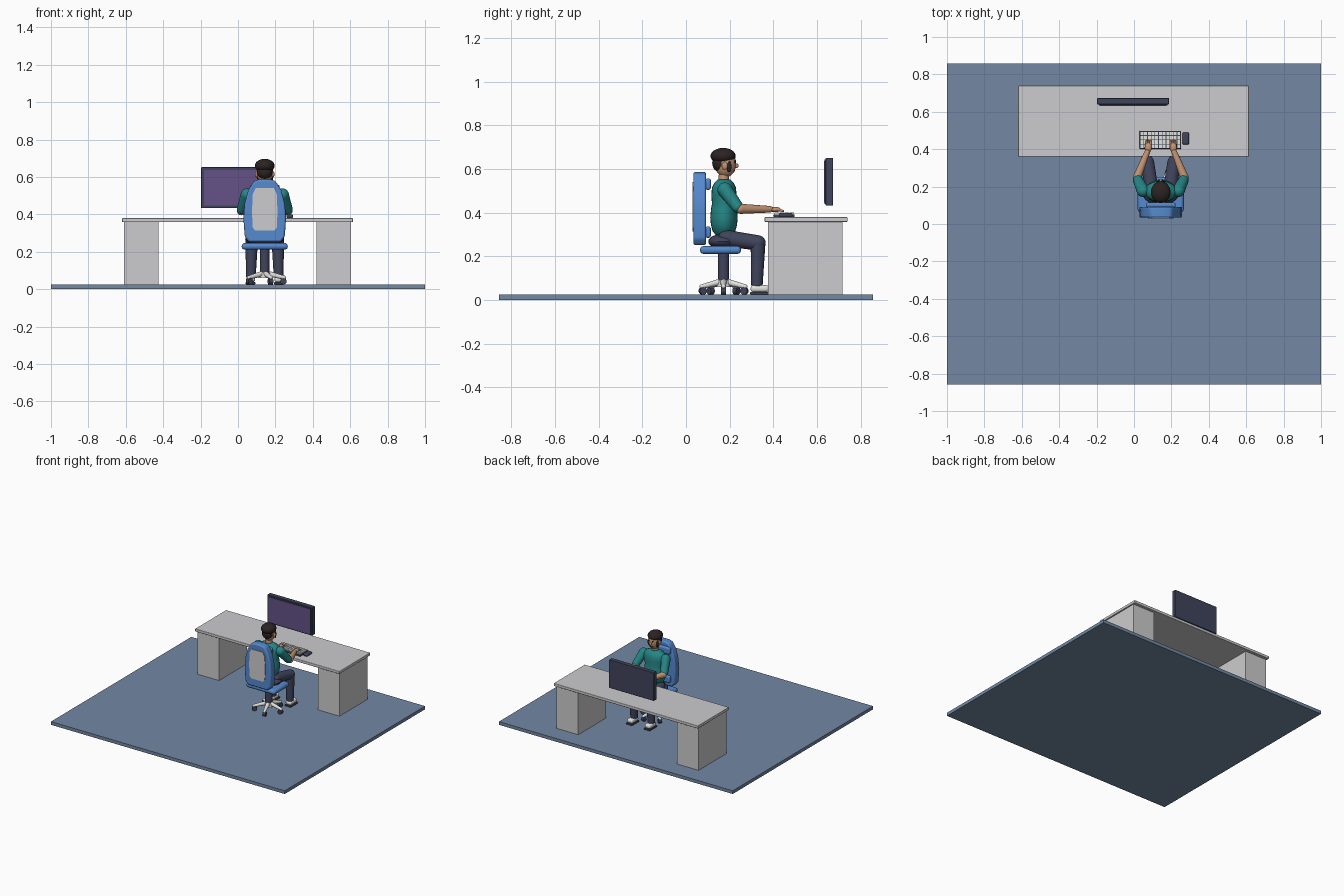
import bpy, bmesh, math
from mathutils import Vector, Matrix

cube = bpy.data.objects.get("Cube")
if cube:
    bpy.data.objects.remove(cube, do_unlink=True)


def material(name, rgb):
    m = bpy.data.materials.new(name)
    m.use_nodes = True
    linear = [(c / 255) ** 2.2 for c in rgb] + [1]
    m.diffuse_color = linear
    m.node_tree.nodes["Principled BSDF"].inputs["Base Color"].default_value = linear
    return m


FLOOR = material("floor_blue", (114, 134, 162))
GREY = material("desk_grey", (203, 203, 205))
BLUE = material("chair_blue", (86, 136, 205))
NAVY = material("dark_navy", (66, 70, 92))
WHITE = material("off_white", (226, 226, 222))
TEAL = material("shirt_teal", (42, 134, 134))
SKIN = material("skin", (196, 148, 116))
HAIR = material("dark_hair", (48, 40, 40))
SCREEN = material("screen_purple", (100, 82, 134))


def finish(name, bm, mat, bevel=0):
    bmesh.ops.recalc_face_normals(bm, faces=bm.faces)
    mesh = bpy.data.meshes.new(name)
    bm.to_mesh(mesh)
    bm.free()
    mesh.materials.append(mat)
    ob = bpy.data.objects.new(name, mesh)
    bpy.context.collection.objects.link(ob)
    if bevel:
        mod = ob.modifiers.new("bevel", "BEVEL")
        mod.width, mod.segments = bevel, 3
    bpy.ops.object.select_all(action="DESELECT")
    ob.select_set(True)
    bpy.context.view_layer.objects.active = ob
    bpy.ops.object.shade_smooth_by_angle(angle=math.radians(35))
    return ob


def box(name, x, y, z, mat, bevel=0):
    """Box from (min, max) pairs."""
    bm = bmesh.new()
    size = [b - a for a, b in (x, y, z)]
    mid = [(a + b) / 2 for a, b in (x, y, z)]
    bmesh.ops.create_cube(bm, size=1, matrix=Matrix.Translation(mid) @ Matrix.Diagonal((*size, 1)))
    return finish(name, bm, mat, bevel)


def ball(name, at, radii, mat):
    bm = bmesh.new()
    bmesh.ops.create_uvsphere(bm, u_segments=20, v_segments=12, radius=1,
                              matrix=Matrix.Translation(at) @ Matrix.Diagonal((*radii, 1)))
    return finish(name, bm, mat)


def limb(name, a, b, r1, r2, mat, round_ends=True):
    """Tapered tube between two points, with optional ball joints."""
    a, b = Vector(a), Vector(b)
    bm = bmesh.new()
    turn = (b - a).to_track_quat("Z", "Y").to_matrix().to_4x4()
    bmesh.ops.create_cone(bm, cap_ends=True, segments=18, radius1=r1, radius2=r2, depth=(b - a).length,
                          matrix=Matrix.Translation((a + b) / 2) @ turn)
    if round_ends:
        for p, r in ((a, r1), (b, r2)):
            bmesh.ops.create_uvsphere(bm, u_segments=18, v_segments=10, radius=r,
                                      matrix=Matrix.Translation(p) @ turn)
    return finish(name, bm, mat)


def loft(name, cx, cy, rings, mat, n=24):
    """Stack of elliptical rings given as (z, x radius, y radius)."""
    bm = bmesh.new()
    loops = [[bm.verts.new((cx + rx * math.cos(i * math.tau / n), cy + ry * math.sin(i * math.tau / n), z))
              for i in range(n)] for z, rx, ry in rings]
    for low, high in zip(loops, loops[1:]):
        for i in range(n):
            j = (i + 1) % n
            bm.faces.new((low[i], low[j], high[j], high[i]))
    bm.faces.new(loops[0])
    bm.faces.new(loops[-1])
    return finish(name, bm, mat)


def shield(name, half, y, mat, bevel=0):
    """Symmetric outline in x/z, extruded along y."""
    outline = [(CX + x, z) for x, z in half] + [(CX - x, z) for x, z in reversed(half)]
    bm = bmesh.new()
    face = bm.faces.new([bm.verts.new((x, y[0], z)) for x, z in outline])
    ext = bmesh.ops.extrude_face_region(bm, geom=[face])
    bmesh.ops.translate(bm, vec=(0, y[1] - y[0], 0),
                        verts=[v for v in ext["geom"] if isinstance(v, bmesh.types.BMVert)])
    return finish(name, bm, mat, bevel)


CX, CY = 0.143, 0.172   # chair and sitter axis

# Floor and desk
box("floor", (-1, 1), (-.857, .857), (0, .025), FLOOR)
box("desk_top", (-.62, .615), (.36, .74), (.358, .38), GREY, .004)
for side, x in (("right", -.61), ("left", .42)):
    box(side + "_desk_pedestal", (x, x + .185), (.376, .717), (.025, .36), GREY)

# Monitor
box("monitor_body", (-.197, .187), (.64, .674), (.433, .652), NAVY, .004)
box("monitor_bezel", (-.188, .178), (.634, .642), (.441, .644), NAVY)
box("monitor_screen", (-.182, .172), (.632, .635), (.447, .638), SCREEN)

# Keyboard and mouse
box("keyboard_base", (.03, .252), (.402, .498), (.38, .393), NAVY, .003)
key = box("keyboard_keys", (.034, .05), (.406, .425), (.39, .401), WHITE)
for count, step in ((11, (.0198, 0, 0)), (4, (0, .023, 0))):
    arr = key.modifiers.new("repeat", "ARRAY")
    arr.count = count
    arr.use_relative_offset, arr.use_constant_offset = False, True
    arr.constant_offset_displace = step
box("mouse", (.258, .294), (.425, .489), (.38, .4), NAVY, .008)

# Chair seat and back
box("seat", (CX - .123, CX + .123), (.064, .252), (.212, .247), BLUE, .015)
shield("backrest", [(.085, .252), (.107, .28), (.114, .38), (.107, .46), (.088, .53), (.058, .578), (.03, .587)],
       (.034, .092), BLUE, .01)
shield("backrest_panel", [(.05, .313), (.065, .33), (.068, .42), (.064, .51), (.048, .54)], (.029, .037), GREY)
for name, z in (("lumbar_pad", .285), ("shoulder_pad", .505)):
    box(name, (CX - .08, CX + .08), (.088, .114), (z, z + .052), BLUE, .01)

# Chair post, star base and casters
limb("post", (CX, CY, .07), (CX, CY, .215), .026, .026, NAVY, False)
limb("base_hub", (CX, CY, .06), (CX, CY, .09), .034, .03, WHITE, False)
for i in range(5):
    a = i * math.tau / 5
    out = Vector((math.cos(a), math.sin(a), 0))
    across = Vector((-out.y, out.x, 0))
    hub = Vector((CX, CY, 0))
    limb("base_leg", hub + out * .02 + Vector((0, 0, .082)), hub + out * .105 + Vector((0, 0, .062)),
         .015, .01, WHITE)
    wheel = hub + out * .1 + Vector((0, 0, .042))
    limb("caster", wheel - across * .011, wheel + across * .011, .017, .017, NAVY, False)

# Torso and hips
ball("hips", (CX, .17, .268), (.1, .068, .035), NAVY)
loft("shirt", CX, .174, [(.295, .045, .035), (.315, .066, .052), (.345, .08, .06), (.38, .085, .063),
                         (.42, .08, .059), (.44, .078, .055), (.48, .086, .058), (.515, .088, .055),
                         (.538, .07, .044), (.552, .036, .028)], TEAL)

# Head
limb("neck", (CX, .172, .535), (CX, .175, .59), .024, .024, SKIN, False)
ball("head", (CX, .181, .624), (.043, .049, .062), SKIN)
ball("nose", (CX, .229, .615), (.008, .012, .011), SKIN)
ball("hair_cap", (CX, .17, .66), (.053, .058, .037), HAIR)
ball("hair_back", (CX, .155, .628), (.041, .035, .042), HAIR)
box("mouth", (CX - .013, CX + .013), (.219, .225), (.59, .595), HAIR)

# Paired body parts
for side, s in (("right", -1), ("left", 1)):
    def at(x, y, z):
        return (CX + s * x, y, z)
    ball(side + "_eye", at(.016, .224, .634), (.007, .005, .006), HAIR)
    ball(side + "_ear", at(.044, .178, .615), (.008, .013, .018), SKIN)
    ball(side + "_sideburn", at(.037, .197, .612), (.007, .011, .026), HAIR)
    limb(side + "_sleeve", at(.095, .178, .505), at(.122, .235, .428), .034, .027, TEAL)
    limb(side + "_forearm", at(.126, .25, .418), at(.072, .385, .416), .023, .015, SKIN)
    ball(side + "_hand", at(.067, .408, .415), (.019, .027, .012), SKIN)
    for k in range(3):
        limb(side + "_finger", at(.056 + k * .011, .42, .415), at(.054 + k * .011, .445, .408), .006, .005, SKIN)
    limb(side + "_thigh", at(.05, .185, .283), at(.07, .33, .262), .038, .035, NAVY)
    limb(side + "_shin", at(.07, .33, .262), at(.074, .325, .065), .034, .026, NAVY, False)
    x0, x1 = sorted((CX + s * .05, CX + s * .102))
    box(side + "_shoe_sole", (x0, x1), (.294, .383), (.025, .038), NAVY, .004)
    box(side + "_shoe", (x0 + .002, x1 - .002), (.296, .38), (.037, .068), WHITE, .012)
